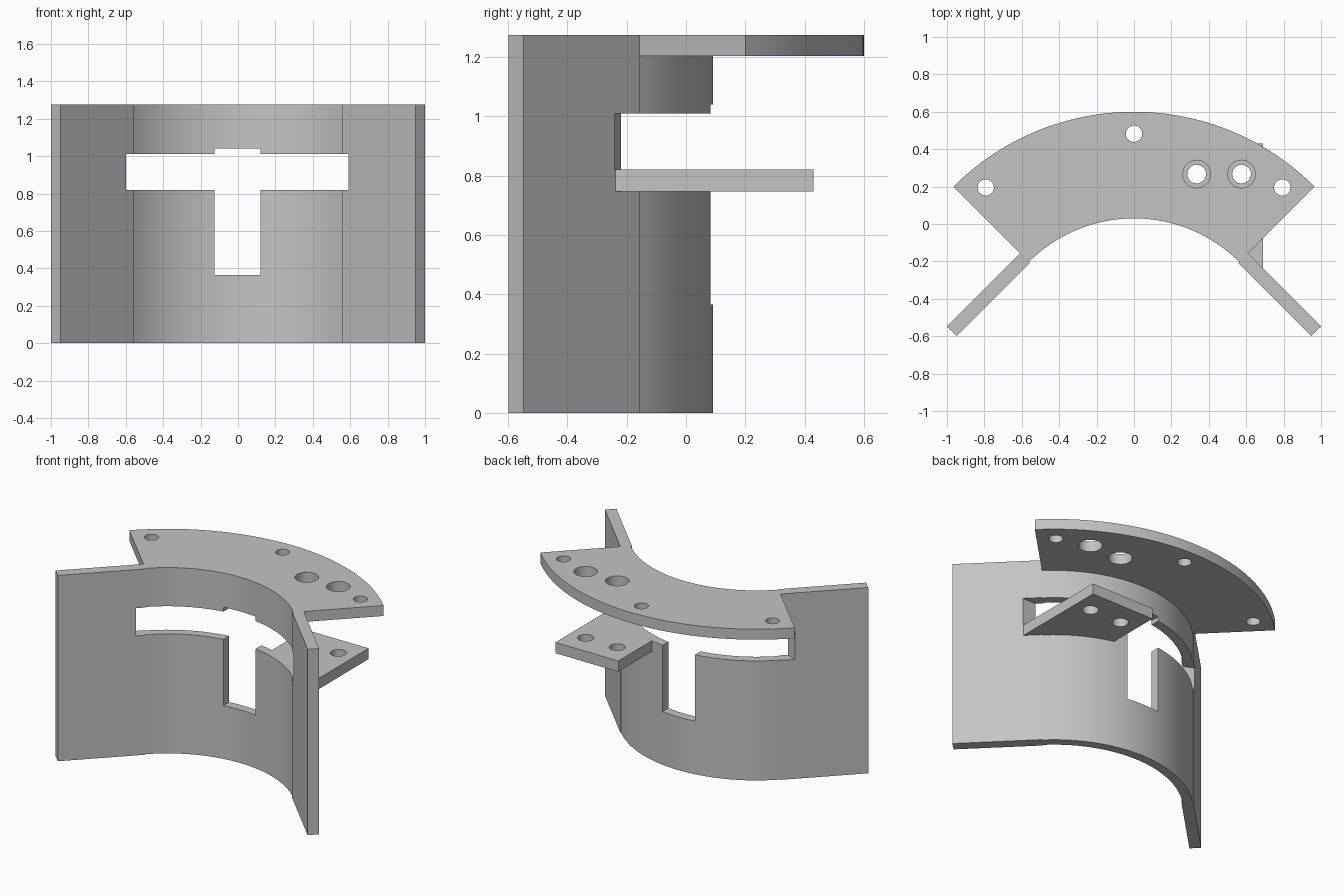
import bpy, bmesh, math

if "Cube" in bpy.data.objects:
    bpy.data.objects.remove(bpy.data.objects["Cube"])

CY = -0.765            # centre of all arcs lies at (0, CY)
TOP = 1.275

grey = bpy.data.materials.new("light_grey")
grey.diffuse_color = (0.55, 0.55, 0.55, 1)
grey.use_nodes = True
grey.node_tree.nodes["Principled BSDF"].inputs["Base Color"].default_value = grey.diffuse_color


def arc(r, a0, a1, n):
    """Points on an arc about the common centre, angles in degrees."""
    pts = []
    for i in range(n + 1):
        a = math.radians(a0 + (a1 - a0) * i / n)
        pts.append((r * math.cos(a), CY + r * math.sin(a)))
    return pts


def prism(name, pts, z0, z1):
    """Extrude a flat outline from z0 to z1."""
    bm = bmesh.new()
    face = bm.faces.new([bm.verts.new((x, y, z0)) for x, y in pts])
    ext = bmesh.ops.extrude_face_region(bm, geom=[face])
    verts = [v for v in ext["geom"] if isinstance(v, bmesh.types.BMVert)]
    bmesh.ops.translate(bm, verts=verts, vec=(0, 0, z1 - z0))
    bmesh.ops.recalc_face_normals(bm, faces=bm.faces)
    me = bpy.data.meshes.new(name)
    bm.to_mesh(me)
    bm.free()
    me.materials.append(grey)
    ob = bpy.data.objects.new(name, me)
    bpy.context.collection.objects.link(ob)
    return ob


def combine(ob, other, op):
    """Apply a boolean and remove the second object."""
    mod = ob.modifiers.new("bool", "BOOLEAN")
    mod.operation, mod.object, mod.solver = op, other, "EXACT"
    dg = bpy.context.evaluated_depsgraph_get()
    me = bpy.data.meshes.new_from_object(ob.evaluated_get(dg))
    ob.modifiers.clear()
    ob.data = me
    bpy.data.objects.remove(other)


def drill(ob, x, y, r, z0, z1):
    pts = [(x + r * math.cos(i * math.tau / 32), y + r * math.sin(i * math.tau / 32))
           for i in range(32)]
    combine(ob, prism("drill", pts, z0 - 0.1, z1 + 0.1), "DIFFERENCE")


# Curved wall with two straight legs
right_leg = [(0.557, -0.208), (0.948, -0.599), (1.0, -0.548), (0.6085, -0.1565)]
left_leg = [(-x, y) for x, y in reversed(right_leg)]
wall = prism("curved_wall", arc(0.795, 135, 45, 40) + right_leg
             + arc(0.856, 45, 135, 40) + left_leg, 0, TOP)

# Wide slot, then the narrow upright slot
wide = [(-0.525, -0.28), (0.5, -0.241), (0.79, -0.24), (0.79, 0.3),
        (-0.744, 0.3), (-0.744, -0.19)]
combine(wall, prism("wide_slot", wide, 0.82, 1.01), "DIFFERENCE")
narrow = [(-0.125, -0.2), (0.12, -0.2), (0.12, 0.3), (-0.125, 0.3)]
combine(wall, prism("narrow_slot", narrow, 0.365, 1.04), "DIFFERENCE")

# Top flange: ring sector with three small and two large holes
flange = prism("top_flange", arc(0.83, 135, 45, 40) + arc(1.365, 45, 135, 48), 1.203, TOP)
for x, y, r in ((-0.793, 0.195, 0.044), (0, 0.483, 0.044), (0.793, 0.195, 0.044),
                (0.335, 0.267, 0.074), (0.575, 0.267, 0.074)):
    drill(flange, x, y, r, 1.203, TOP)

# Lower shelf behind the wall, with two holes
shelf = prism("shelf", [(0.213, 0.43), (0.69, 0.43), (0.69, -0.239), (0.67, -0.239)]
              + arc(0.842, 45, 75.35, 14), 0.746, 0.82)
for x in (0.335, 0.575):
    drill(shelf, x, 0.267, 0.05, 0.746, 0.82)

# Join into one solid and smooth the arcs
combine(wall, flange, "UNION")
combine(wall, shelf, "UNION")
wall.name = "curved_mount"
bpy.context.view_layer.objects.active = wall
wall.select_set(True)
bpy.ops.object.shade_smooth_by_angle(angle=math.radians(25))
